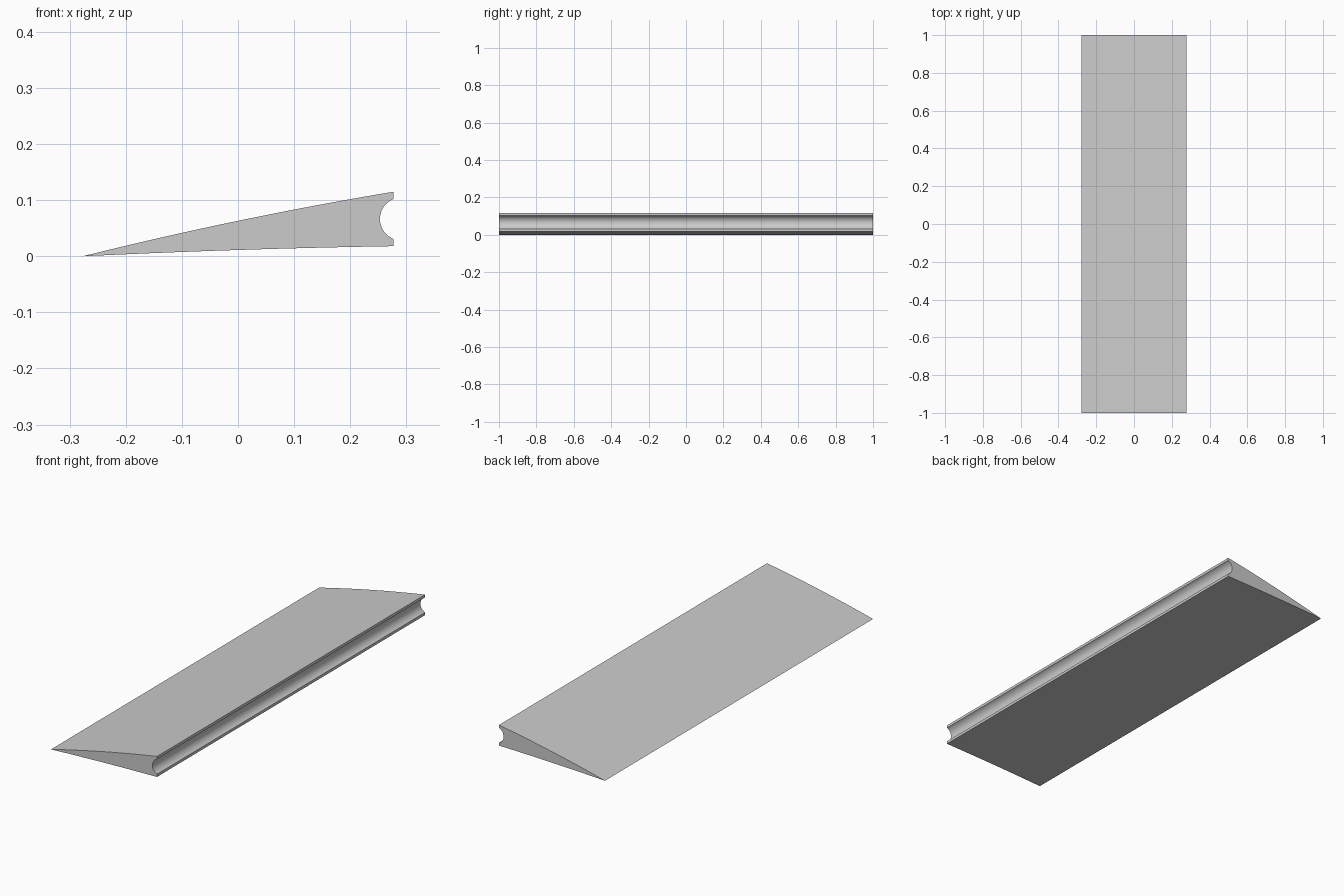
import bpy
import bmesh
import math

cube = bpy.data.objects.get("Cube")
if cube:
    bpy.data.objects.remove(cube, do_unlink=True)

HALF_CHORD, HALF_SPAN = 0.277, 1.0


def make_material(name, value):
    mat = bpy.data.materials.new(name)
    mat.use_nodes = True
    color = (value, value, value, 1.0)
    mat.diffuse_color = color
    mat.node_tree.nodes["Principled BSDF"].inputs["Base Color"].default_value = color
    return mat


def bowed_edge(end_z, bow, steps=16):
    """Gently arched edge from the thin tip to the thick edge."""
    points = []
    for i in range(steps + 1):
        t = i / steps
        points.append((HALF_CHORD * (2 * t - 1), end_z * t + 4 * bow * t * (1 - t)))
    return points


def groove(center_x, center_z, radius, steps=20):
    """Round channel cut into the thick edge, from bottom to top."""
    reach = math.acos((HALF_CHORD - center_x) / radius)
    points = []
    for i in range(steps + 1):
        a = -reach - (2 * math.pi - 2 * reach) * i / steps
        points.append((center_x + radius * math.cos(a), center_z + radius * math.sin(a)))
    return points


# Closed cross-section: underside, channel, then the top back to the tip
profile = bowed_edge(0.018, 0.0022)
profile += groove(0.2913, 0.0665, 0.0383)
profile += bowed_edge(0.115, 0.0057)[:0:-1]

# Extrude the cross-section along the span
bm = bmesh.new()
section = bm.faces.new([bm.verts.new((x, -HALF_SPAN, z)) for x, z in profile])
result = bmesh.ops.extrude_face_region(bm, geom=[section], use_keep_orig=True)
moved = [g for g in result["geom"] if isinstance(g, bmesh.types.BMVert)]
bmesh.ops.translate(bm, verts=moved, vec=(0, 2 * HALF_SPAN, 0))
bmesh.ops.recalc_face_normals(bm, faces=bm.faces)
mesh = bpy.data.meshes.new("wedge_slat")
bm.to_mesh(mesh)
bm.free()

slat = bpy.data.objects.new("wedge_slat", mesh)
bpy.context.collection.objects.link(slat)
mesh.materials.append(make_material("light grey", 0.6))

# Smooth the curved surfaces, keep the rims crisp
bpy.context.view_layer.objects.active = slat
slat.select_set(True)
bpy.ops.object.shade_smooth_by_angle(angle=math.radians(30))
